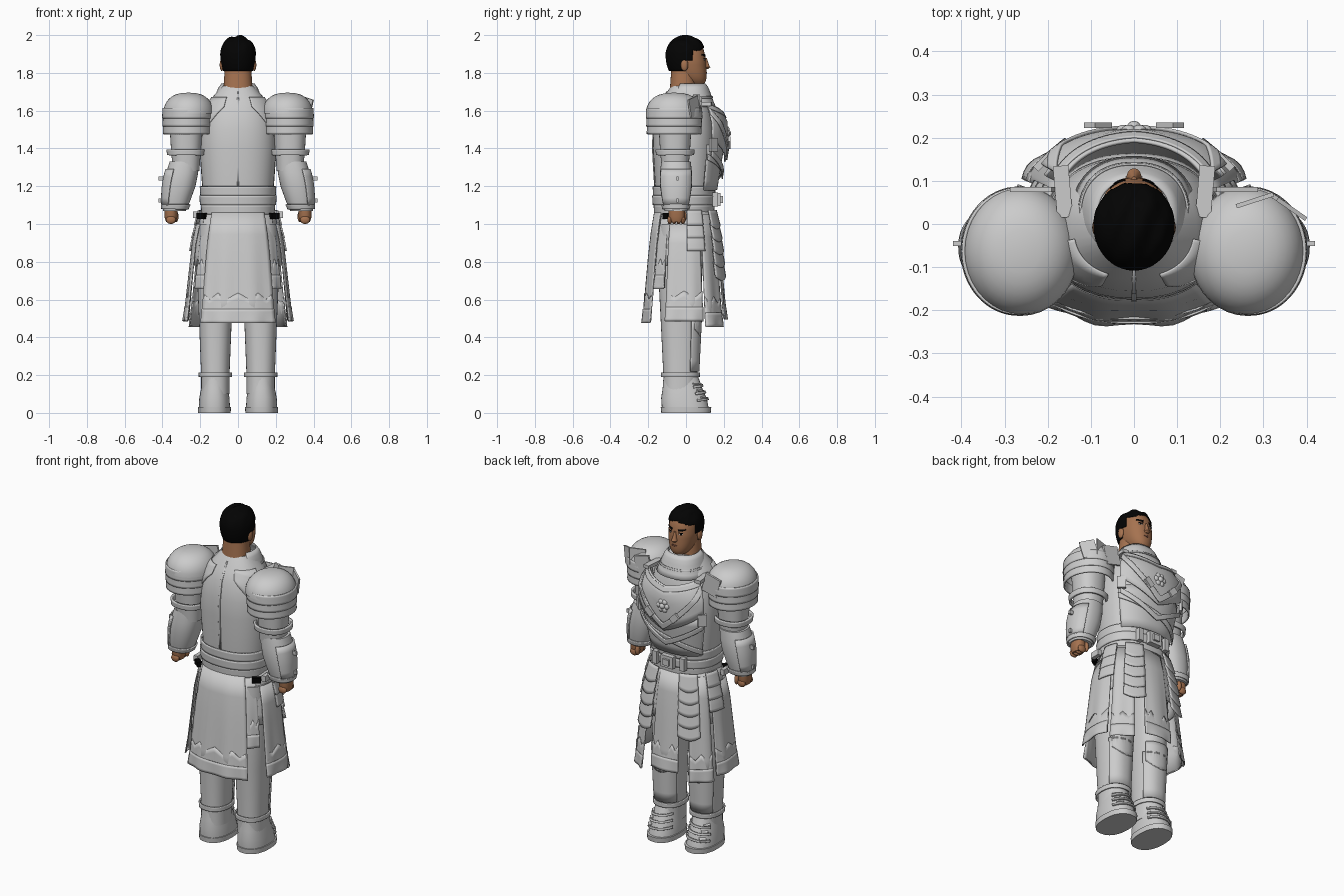
import bpy, bmesh, math
from mathutils import Matrix, Vector

if "Cube" in bpy.data.objects:
    bpy.data.objects.remove(bpy.data.objects["Cube"])


def material(name, red, green, blue):
    mat = bpy.data.materials.new(name)
    mat.use_nodes = True
    mat.diffuse_color = (red, green, blue, 1)
    mat.node_tree.nodes["Principled BSDF"].inputs["Base Color"].default_value = mat.diffuse_color
    return mat


GREY = material("pale grey armour", .6, .6, .6)
SKIN = material("tan skin", .38, .17, .08)
LIPS = material("brown lips", .2, .08, .05)
BLACK = material("black", .001, .001, .001)
WHITE = material("eye white", .7, .7, .7)

FULL, FRONT, FRONT_HALF = (0, 360), (30, 150), (35, 90)
FILM, THIN, PLATE = .002, .005, .008
SOFT_SQUARE, ROUND = .87, 1


def finish(name, bm, mat, mirror, thick=0):
    bmesh.ops.remove_doubles(bm, verts=bm.verts, dist=FILM / 100)
    for face in bm.faces:
        face.smooth = True
    for edge in bm.edges:
        edge.smooth = edge.calc_face_angle(0) < math.radians(40)
    mesh = bpy.data.meshes.new(name)
    bm.to_mesh(mesh)
    bm.free()
    mesh.materials.append(mat)
    ob = bpy.data.objects.new(name, mesh)
    bpy.context.collection.objects.link(ob)
    if mirror:
        ob.modifiers.new("Mirror", "MIRROR")
    if thick:
        solid = ob.modifiers.new("Solidify", "SOLIDIFY")
        solid.thickness, solid.offset = thick, 1


def at(rule, value):
    return rule(value) if callable(rule) else rule


def rings(cx, cy, depth, *rows):
    """Stack of rounded rings; each row is a height and a half width."""
    return [(z, at(cx, z), at(cy, z), width, width * depth) for z, width in rows]


def point(stack, angle, z, out=0, ripple=0, power=SOFT_SQUARE):
    """Point on a ring stack at an angle in degrees and a height."""
    pairs = list(zip(stack, stack[1:]))
    low, high = next((pair for pair in pairs if z <= pair[1][0]), pairs[-1])
    t = min(1, max(0, (z - low[0]) / (high[0] - low[0])))
    _, cx, cy, rx, ry = [a + (b - a) * t for a, b in zip(low, high)]
    turn = math.radians(angle)
    grow = out + ripple * math.sin(turn * 13)

    def rounded(value):
        return math.copysign(abs(value) ** power, value)
    return Vector((cx + rounded(math.cos(turn)) * (rx + grow), cy + rounded(math.sin(turn)) * (ry + grow), z))


def patch(name, stack, span, low, high, out=THIN, thick=PLATE, mat=GREY, mirror=True, ripple=0, flare=0,
          power=SOFT_SQUARE):
    """Curved plate on a ring stack; low and high may be rules across its width."""
    columns, rows = 8 * math.ceil((span[1] - span[0]) / 45), 5
    bm = bmesh.new()
    grid = []
    for i in range(columns + 1):
        u = i / columns
        bottom, top = at(low, u), at(high, u)
        angle = span[0] + (span[1] - span[0]) * u
        grid.append([bm.verts.new(point(stack, angle, bottom + (top - bottom) * j / rows,
                                        out + flare * (1 - j / rows), ripple * (1 - j / rows), power))
                     for j in range(rows + 1)])
    for left, right in zip(grid, grid[1:]):
        for j in range(rows):
            bm.faces.new((left[j], right[j], right[j + 1], left[j + 1]))
    finish(name, bm, mat, mirror, thick)


def body(name, stack, mat=GREY, mirror=True, sides=36, power=SOFT_SQUARE):
    """Closed solid through every ring of a stack."""
    bm = bmesh.new()
    loops = [[bm.verts.new(point(stack, 360 * i / sides, ring[0], power=power)) for i in range(sides)]
             for ring in stack]
    for low, high in zip(loops, loops[1:]):
        for i in range(sides):
            k = (i + 1) % sides
            bm.faces.new((low[i], low[k], high[k], high[i]))
    bm.faces.new(loops[0][::-1])
    bm.faces.new(loops[-1])
    finish(name, bm, mat, mirror)


def solid(name, place, size, mat=GREY, turn=0, tilt=0, mirror=True, round_shape=False):
    """Box, or ball when round_shape is set; size is the half extent."""
    bm = bmesh.new()
    matrix = (Matrix.Translation(place) @ Matrix.Rotation(math.radians(turn), 4, "Z")
              @ Matrix.Rotation(math.radians(tilt), 4, "Y") @ Matrix.Diagonal((*size, 1)))
    if round_shape:
        bmesh.ops.create_uvsphere(bm, u_segments=16, v_segments=10, radius=1, matrix=matrix)
    else:
        bmesh.ops.create_cube(bm, size=2, matrix=matrix)
    finish(name, bm, mat, mirror)


def line(start, end):
    return lambda u: start + (end - start) * u


def bow(base, height):
    return lambda u: base + height * math.sin(u * math.pi)


def zigzag(base, height):
    return lambda u: base + height * abs((u * 2) % 1 * 2 - 1)


# Legs and boots
LEG = rings(.12, -.03, 1.2, (.1, .075), (.2, .075), (.5, .087), (.8, .1), (1, .09))
FOOT = rings(.125, lambda z: -z / 7, 1.5, (.02, .083), (.08, .08), (.13, .07), (.2, .06))
SOLE = rings(.125, 0, 1.52, (0, .086), (.03, .088))
body("legs", LEG)
body("boots", FOOT)
body("boot_soles", SOLE)
patch("boot_cuffs", LEG, FULL, .19, .215)
patch("greaves", LEG, FRONT, .22, .5, out=FILM)
patch("knee_plates", LEG, (40, 140), bow(.44, -.04), .56, out=FILM)
for k in range(3):
    z = .06 + k * .035
    patch(f"boot_strap_{k}", FOOT, FRONT, line(z, z + .015), line(z + .012, z + .027), out=FILM)
    solid(f"boot_strap_end_{k}", (.16, .08 - k / 50, z + .03), (.03, .018, .004), turn=40, tilt=25)

# Torso and belt
TORSO = rings(0, -.01, .81, (.9, .17), (1.2, .19), (1.4, .204), (1.5, .2), (1.6, .18), (1.66, .145), (1.73, .085))
body("torso", TORSO, mirror=False)
patch("shoulder_blade_plates", TORSO, (-68, -10), line(1.62, 1.42), 1.67, out=FILM, thick=THIN)
patch("back_seam", TORSO, (-91, -89), 1.2, 1.7, out=0, thick=THIN, mirror=False)
for k in range(3):
    z = 1.05 + k / 20
    patch(f"waist_belt_{k}", TORSO, FULL, z, z + .05, out=THIN * (1 + k % 2), mirror=False)
solid("belt_buckle", (0, .165, 1.13), (.04, .018, .035), mirror=False)
solid("belt_buckle_stud", (0, .185, 1.13), (.02, .01, .018), mirror=False)
solid("belt_loops", (.09, .155, 1.13), (.015, .015, .037))

# Breastplate layers and straps
CHEST = rings(0, .01, .81, (1.1, .19), (1.4, .25), (1.54, .25), (1.64, .19))
patch("belly_plate", CHEST, FRONT, 1.18, 1.42, out=-.02, mirror=False)
patch("breastplate", CHEST, FRONT_HALF, line(1.45, 1.33), line(1.64, 1.59), out=0)
patch("chest_collar_band", CHEST, FRONT_HALF, line(1.61, 1.56), line(1.635, 1.585), out=PLATE, thick=THIN)
patch("chest_straps", CHEST, FRONT_HALF, line(1.58, 1.34), line(1.62, 1.38), out=PLATE)
patch("lower_chest_bands", CHEST, FRONT_HALF, line(1.36, 1.24), line(1.39, 1.27), out=0)
patch("crossed_belly_strap", CHEST, FRONT, line(1.34, 1.19), line(1.37, 1.22), out=-PLATE, mirror=False)
solid("strap_buckles", (.083, .229, 1.43), (.028, .006, .018), tilt=-45)
solid("side_buckles", (.21, .145, 1.42), (.025, .008, .035), turn=-45)

# Plain rosette in the middle of the chest
for k in range(6):
    a = math.radians(60 * k)
    solid(f"rosette_petal_{k}", (math.cos(a) / 40, .218, 1.48 + math.sin(a) / 40), (.016, .012, .016),
          mirror=False, round_shape=True)
solid("rosette_centre", (0, .222, 1.48), (.017, .017, .017), mirror=False, round_shape=True)

# Rolled collar, open at the back, and shoulder clasps
COLLAR = rings(0, .02, .95, (1.62, .14), (1.66, .122), (1.7, .108), (1.73, .095), (1.745, .08))
patch("collar", COLLAR, (-35, 215), 1.62, 1.742, out=0, thick=THIN, mirror=False)
patch("collar_rim", COLLAR, (-20, 200), 1.665, 1.675, out=THIN, thick=THIN, mirror=False)
solid("shoulder_clasps", (.225, .08, 1.61), (.05, .006, .055), tilt=15)
solid("shoulder_straps", (.165, .075, 1.635), (.018, .06, .01), turn=-5)

# Pauldrons: rounded dome over overlapping bands
arcs = [math.radians(11 * k) for k in range(9)]
body("pauldron_domes", rings(.262, -.063, 1.12, *[(1.585 + .11 * math.sin(a), .134 * math.cos(a) ** .75)
                                                  for a in arcs]), power=ROUND)
BANDS = rings(.268, -.063, 1.13, (1.47, .117), (1.6, .123))
for k in range(3):
    z = 1.475 + k * .042
    patch(f"pauldron_band_{k}", BANDS, FULL, z, z + .055, out=0, flare=THIN, power=ROUND)
solid("shoulder_guard_inner", (.28, .055, 1.635), (.045, .005, .05), turn=18, mirror=False)
solid("shoulder_guard_outer", (.355, .042, 1.62), (.042, .005, .05), turn=-35, tilt=15, mirror=False)

# Arms, bracers and hands
ARM = rings(.275, -.058, 1, (1.28, .07), (1.4, .08), (1.56, .09))
BRACER = rings(lambda z: .55 - z / 5, -.053, 1, (1.07, .06), (1.12, .072), (1.2, .085), (1.27, .085), (1.33, .078))
body("upper_arms", ARM)
patch("elbow_rings", ARM, FULL, 1.365, 1.395, out=.012, thick=.012)
body("bracers", BRACER)
patch("bracer_cuffs", BRACER, FULL, 1.08, 1.105, out=FILM)
patch("bracer_plates", BRACER, (-60, 60), 1.1, 1.29, out=FILM)
for name, z in (("lower", 1.125), ("upper", 1.24)):
    solid(f"{name}_bracer_buckles", (.405, -.045, z), (.015, .006, .011))
body("palms", rings(.355, -.05, 1.25, (1.01, .026), (1.04, .035), (1.1, .032)), SKIN)
for k in range(4):
    solid(f"fingers_{k}", (.355, k / 43 - .086, 1.022), (.026, .013, .022), SKIN, round_shape=True)
solid("thumbs", (.328, -.012, 1.04), (.013, .016, .03), SKIN, round_shape=True)

# Skirt panels, zigzag hems and hanging plates
SKIRT = rings(0, -.005, .79, (.46, .283), (.9, .236), (1.08, .198))
patch("skirt_underlayer", SKIRT, FULL, .78, 1.07, out=-.015, mirror=False)
for name, span, low, high, out in (("back", (-90, -50), .48, 1.06, 0), ("back_side", (-50, -30), .66, 1.05, -PLATE),
                                   ("side", (-24, 22), .49, 1, FILM), ("front_side", (26, 60), .46, 1.05, -THIN),
                                   ("front", (74, 90), .5, 1.06, -PLATE)):
    patch(f"{name}_panel", SKIRT, span, low, high, out=out, thick=THIN, ripple=THIN)
    patch(f"{name}_hem", SKIRT, span, low, zigzag(low + .12, .035), out=out + FILM, thick=THIN, ripple=THIN)
    patch(f"{name}_hem_edge", SKIRT, span, low - THIN, low + .07, out=out + THIN, thick=THIN, ripple=THIN)
for k in range(5):
    z = .72 + k * .068
    patch(f"front_hanging_plate_{k}", SKIRT, (44, 74), bow(z, -.02), z + .08, out=PLATE, flare=PLATE)
    if k > 1:
        patch(f"side_hanging_plate_{k}", SKIRT, (2, 28), z, z + .08, out=THIN, flare=THIN)
solid("hip_pouches", (.192, -.1, 1.042), (.024, .013, .015), BLACK, turn=35)
solid("hip_pouch_flaps", (.225, -.05, 1.05), (.012, .03, .017))

# Neck, head and face
body("neck", rings(0, -.015, .9, (1.66, .085), (1.74, .076), (1.84, .068)), SKIN, mirror=False)
HEAD = []
for k in range(1, 20):
    t = k / 20
    width = .081 * (1 - abs(2 * t - 1) ** 3) ** .42 * min(1, .8 + t * .4)
    HEAD += rings(0, .058 * (1 - t) ** 3, 1.23, (1.73 + t / 4, width))
body("head", HEAD, SKIN, mirror=False)
body("nose", rings(0, .1, 1.6, (1.82, .01), (1.83, .018), (1.84, .014), (1.88, .006)), SKIN, mirror=False)
solid("ears", (.086, -.008, 1.842), (.011, .02, .032), SKIN, round_shape=True)
EYE = (59, 76)
patch("eyes", HEAD, EYE, bow(1.87, -THIN), bow(1.87, THIN), out=FILM / 2, thick=FILM / 2, mat=WHITE)
patch("irises", HEAD, (64, 71), 1.865, 1.876, out=FILM, thick=FILM / 2, mat=BLACK)
patch("eyelashes", HEAD, EYE, 1.875, 1.879, out=FILM, thick=FILM, mat=BLACK)
patch("eyebrows", HEAD, (50, 79), line(1.893, 1.884), line(1.9, 1.897), out=FILM, thick=FILM, mat=BLACK)
patch("lips", HEAD, (77, 103), bow(1.8, -THIN), bow(1.8, THIN), out=FILM / 2, thick=FILM, mat=LIPS, mirror=False)

# Hair: a wavy cap, fuller above the brow, trimmed along the hairline
bm = bmesh.new()
bmesh.ops.create_uvsphere(bm, u_segments=64, v_segments=48, radius=1)
for vert in bm.verts:
    x, y, z = vert.co
    lift = max(0, z)
    wave = 1 + lift * (.08 + .025 * math.sin(14 * x + 5 * y))
    height = .145 if z < 0 else .099 + .006 * math.sin(9 * x - 4 * y)
    vert.co = (.09 * x * wave, .1 * y * wave - .004 + lift * .006, 1.893 + height * z)


def bare(spot):
    face = spot.y > .035 and spot.z < 1.928 + math.cos(spot.x * 40) / 100
    temple = spot.y > -.005 and spot.z < 1.865
    return face or temple or spot.z < 1.812


bmesh.ops.delete(bm, geom=[face for face in bm.faces if bare(face.calc_center_median())], context="FACES")
finish("hair", bm, BLACK, False, FILM * 2)
